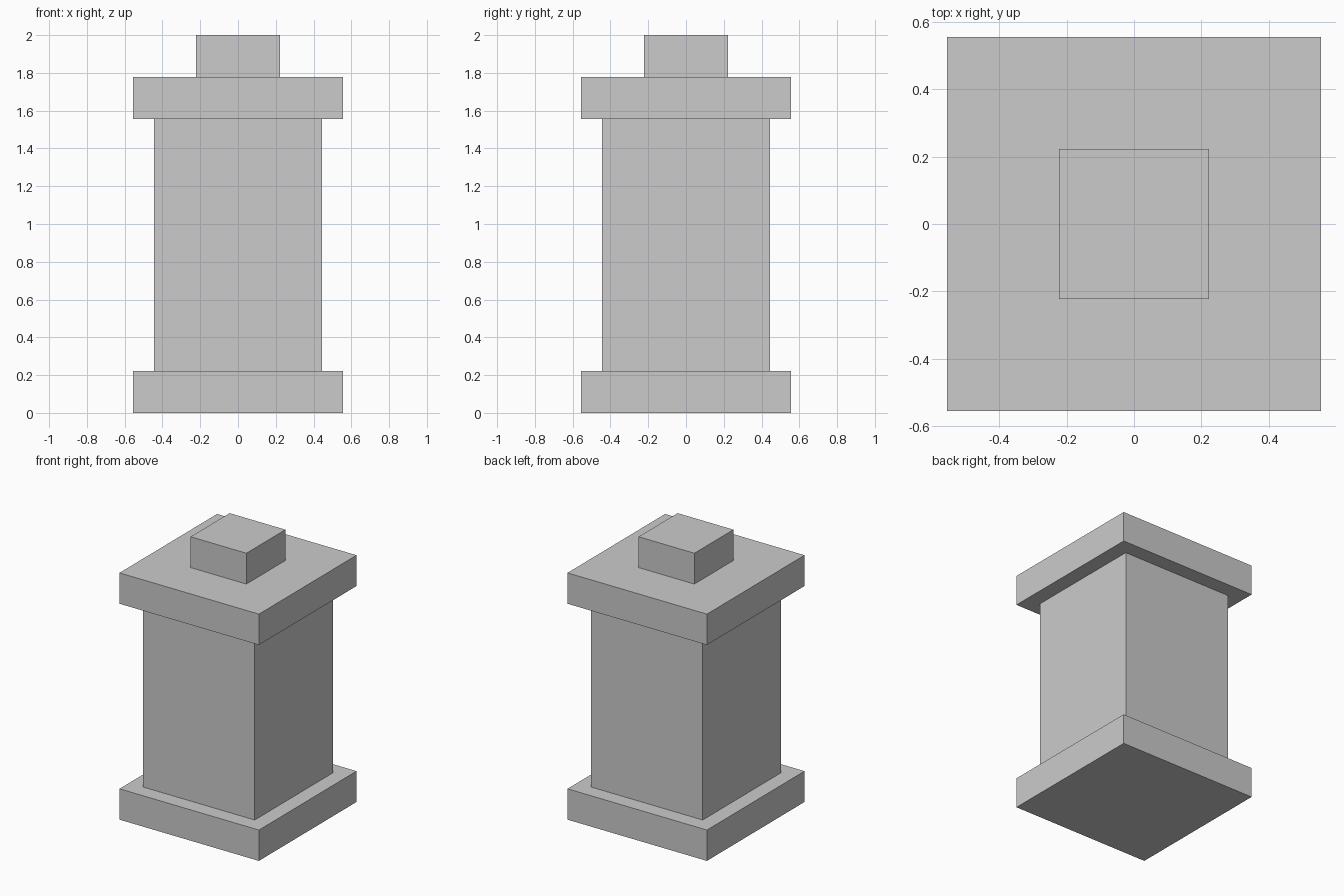
import bpy

if "Cube" in bpy.data.objects:
    bpy.data.objects.remove(bpy.data.objects["Cube"])

U = 2 / 9  # module: the pillar is nine modules tall


def block(name, width, z0, z1):
    """Square block centred on the z axis, sized in modules."""
    bpy.ops.mesh.primitive_cube_add(size=1, location=(0, 0, (z0 + z1) / 2 * U))
    obj = bpy.context.object
    obj.name = name
    obj.scale = (width * U, width * U, (z1 - z0) * U)
    bpy.ops.object.transform_apply(location=False, rotation=False, scale=True)
    return obj


# Stacked parts from the ground up
block("base_plinth", 5, 0, 1)
block("shaft", 4, 1, 7)
block("cap_slab", 5, 7, 8)
block("top_knob", 2, 8, 9)
